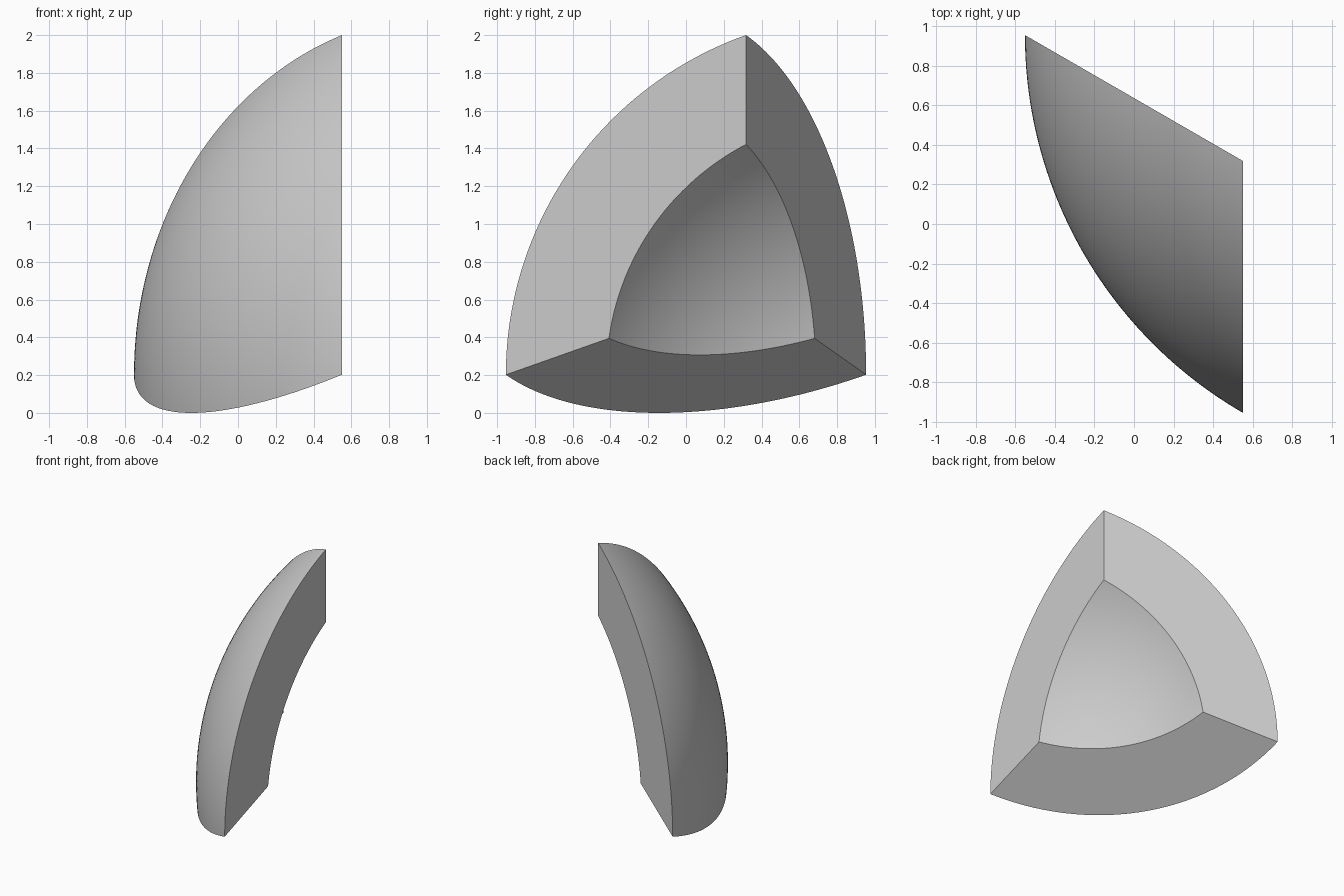
import bpy
import bmesh
import math
from mathutils import Vector

cube = bpy.data.objects.get("Cube")
if cube:
    bpy.data.objects.remove(cube, do_unlink=True)

# Regular tetrahedron: three corners of the shell, the fourth is the sphere centre
R = 1.3485
EDGE = R * math.sqrt(8 / 3)
middle = Vector((R * math.sqrt(2 / 3) / 2, R * math.sqrt(2) / 6, 2 - R))


def around(angle):
    ring = math.sqrt(8) / 3
    a = math.radians(angle)
    return Vector((ring * math.cos(a), ring * math.sin(a), -1 / 3))


corners = [Vector((0, 0, 1)), around(150), around(-90)]
to_centre = around(30) * R
N = 56


def on_sphere(direction, radius):
    """Point where a ray from the tetrahedron middle meets the sphere."""
    d = direction.normalized()
    b = d.dot(to_centre)
    t = b + math.sqrt(b * b - R * R + radius * radius)
    return middle + d * t


def patch(bm, radius):
    """Triangular grid of the sphere between the three corner directions."""
    grid = {}
    for i in range(N + 1):
        for j in range(N + 1 - i):
            d = corners[0] * (N - i - j) + corners[1] * i + corners[2] * j
            grid[i, j] = bm.verts.new(on_sphere(d, radius))
    for i in range(N):
        for j in range(N - i):
            bm.faces.new((grid[i, j], grid[i + 1, j], grid[i, j + 1]))
            if i + j < N - 1:
                bm.faces.new((grid[i + 1, j], grid[i + 1, j + 1], grid[i, j + 1]))
    return grid


bm = bmesh.new()
outer = patch(bm, EDGE)
inner = patch(bm, EDGE * 0.8)

# Flat side walls joining the outer and inner patches
rims = [
    [(k, 0) for k in range(N + 1)],
    [(0, k) for k in range(N + 1)],
    [(k, N - k) for k in range(N + 1)],
]
for rim in rims:
    for p, q in zip(rim, rim[1:]):
        bm.faces.new((outer[p], outer[q], inner[q], inner[p]))
bmesh.ops.recalc_face_normals(bm, faces=bm.faces)

mesh = bpy.data.meshes.new("curved_shell_segment")
bm.to_mesh(mesh)
bm.free()
shell = bpy.data.objects.new("curved_shell_segment", mesh)
bpy.context.collection.objects.link(shell)

# Plain grey
grey = bpy.data.materials.new("light_grey")
grey.use_nodes = True
colour = (0.6, 0.6, 0.6, 1)
grey.diffuse_color = colour
for node in grey.node_tree.nodes:
    if node.type == "BSDF_PRINCIPLED":
        node.inputs["Base Color"].default_value = colour
mesh.materials.append(grey)

# Smooth curved surfaces with crisp rims
bpy.ops.object.select_all(action="DESELECT")
shell.select_set(True)
bpy.context.view_layer.objects.active = shell
bpy.ops.object.shade_smooth_by_angle(angle=math.radians(30))
